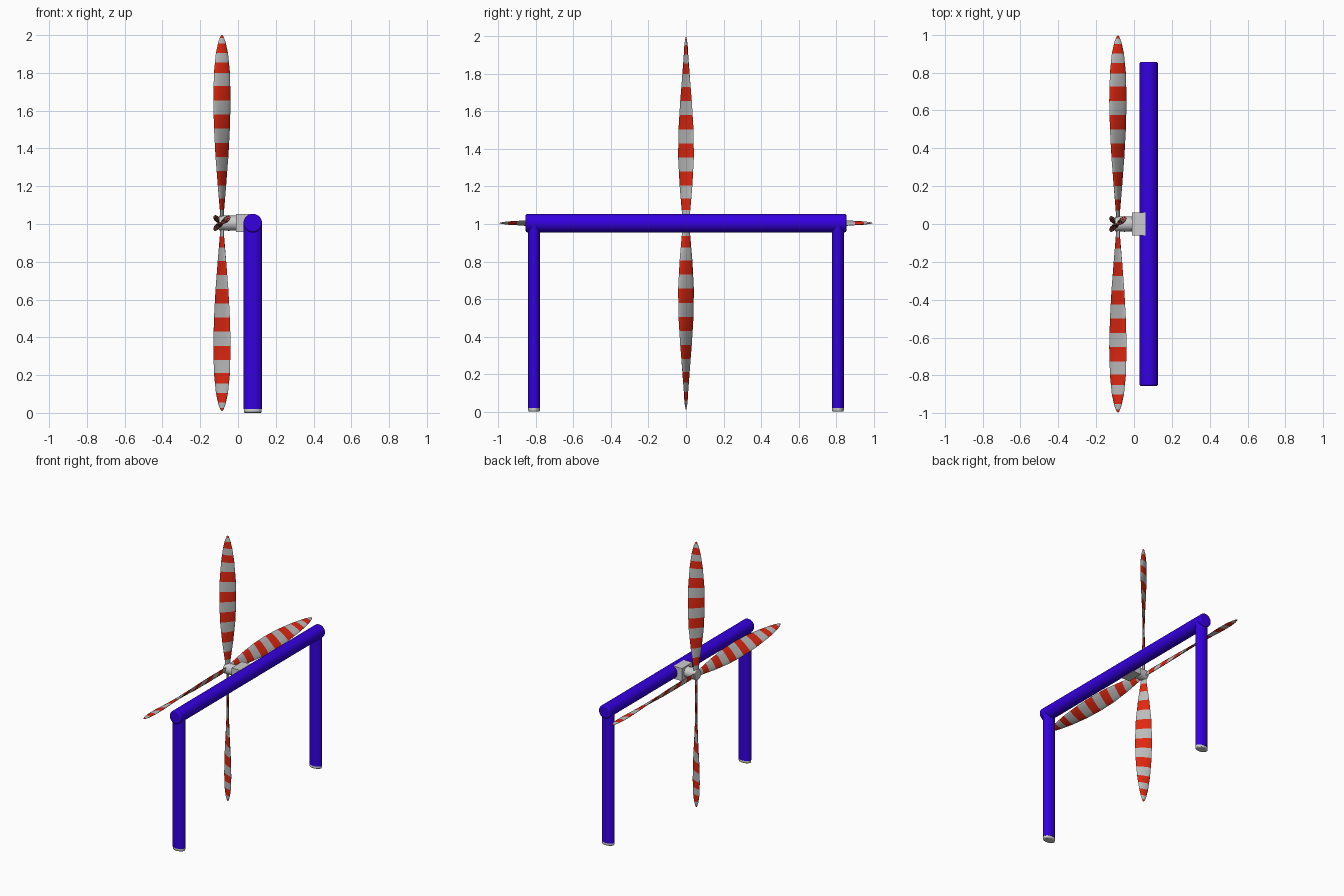
import bpy, bmesh
from math import cos, sin, pi, radians, atan2
from mathutils import Matrix, Vector

if "Cube" in bpy.data.objects:
    bpy.data.objects.remove(bpy.data.objects["Cube"])

AXIS = Vector((-0.085, 0, 1.005))      # rotor centre
BEAM_X, BEAM_Z = 0.078, 1.005


def material(name, color):
    m = bpy.data.materials.new(name)
    m.diffuse_color = color
    m.use_nodes = True
    m.node_tree.nodes["Principled BSDF"].inputs["Base Color"].default_value = m.diffuse_color
    return m


blue = material("blue_paint", (0.035, 0.0, 0.75, 1))
red = material("red_stripe", (0.75, 0.02, 0.005, 1))
grey = material("light_grey", (0.5, 0.5, 0.5, 1))


def finish(obj, name, mats=(), bevel=0.0):
    obj.name = name
    for m in mats:
        obj.data.materials.append(m)
    if bevel:
        b = obj.modifiers.new("bevel", 'BEVEL')
        b.width, b.segments = bevel, 2
        b.limit_method, b.angle_limit = 'ANGLE', radians(50)
    bpy.ops.object.select_all(action='DESELECT')
    obj.select_set(True)
    bpy.context.view_layer.objects.active = obj
    bpy.ops.object.shade_smooth_by_angle(angle=radians(35))
    return obj


def tube(name, center, length, radius, rot=(0, 0, 0), squash=1.0, mats=(), bevel=0.0):
    bpy.ops.mesh.primitive_cylinder_add(vertices=32, radius=radius, depth=length,
                                        location=center, rotation=rot)
    obj = bpy.context.object
    obj.data.transform(Matrix.Diagonal((1, squash, 1, 1)))
    return finish(obj, name, mats, bevel)


# frame: cross beam, two oval legs with grey feet
tube("cross_beam", (BEAM_X, 0, BEAM_Z), 1.71, 0.049, (pi / 2, 0, 0), mats=[blue], bevel=0.008)
for side, y in (("front", -0.81), ("back", 0.81)):
    tube(side + "_leg", (BEAM_X, y, 0.51), 0.98, 0.048, squash=0.68, mats=[blue])
    tube(side + "_foot", (BEAM_X, y, 0.0125), 0.025, 0.047, squash=0.68, bevel=0.006)

# mounting block and rotor shaft
bpy.ops.mesh.primitive_cube_add(size=1, location=(0.025, 0, BEAM_Z))
block = bpy.context.object
block.data.transform(Matrix.Diagonal((0.07, 0.124, 0.094, 1)))
finish(block, "mounting_block")
tube("rotor_shaft", (-0.05, 0, AXIS.z), 0.1, 0.039, (0, pi / 2, 0), bevel=0.004)

# twisted blade: radius, half width along the shaft, half width across it
STATIONS = [(0.0, 0.006, 0.016), (0.07, 0.009, 0.023), (0.2, 0.022, 0.034),
            (0.35, 0.034, 0.042), (0.5, 0.042, 0.040), (0.65, 0.046, 0.031),
            (0.8, 0.042, 0.018), (0.9, 0.032, 0.009), (0.96, 0.019, 0.004),
            (0.99, 0.007, 0.001), (0.995, 0.001, 0.0005)]
BANDS = [0.07, 0.13, 0.2, 0.275, 0.35, 0.425, 0.5, 0.575, 0.65, 0.725,
         0.795, 0.85, 0.9, 0.95, 0.98]
SIDES = 12


def sample(r):
    for a, b in zip(STATIONS, STATIONS[1:]):
        if r <= b[0]:
            t = (r - a[0]) / (b[0] - a[0])
            return [p + (q - p) * t for p, q in zip(a[1:], b[1:])]
    return STATIONS[-1][1:]


def blade(name, turn):
    bm = bmesh.new()
    radii = sorted(set(BANDS + [s[0] for s in STATIONS]))
    rings = []
    for r in radii:
        wx, wy = sample(r)
        chord, angle = (wx * wx + wy * wy) ** 0.5, atan2(wy, wx)
        thick = min(0.008, chord * 0.35)
        ring = []
        for i in range(SIDES):
            a = 2 * pi * i / SIDES
            p = Vector((chord * cos(a), thick * sin(a), r))
            ring.append(bm.verts.new(Matrix.Rotation(angle, 3, 'Z') @ p))
        rings.append(ring)
    for k in range(len(rings) - 1):
        mid = (radii[k] + radii[k + 1]) / 2
        striped = sum(mid > b for b in BANDS) % 2
        for i in range(SIDES):
            j = (i + 1) % SIDES
            f = bm.faces.new((rings[k][i], rings[k][j], rings[k + 1][j], rings[k + 1][i]))
            f.material_index = striped
    bm.faces.new(rings[0][::-1])
    bm.faces.new(rings[-1]).material_index = 1
    bm.transform(Matrix.Translation(AXIS) @ Matrix.Rotation(turn, 4, 'X'))
    mesh = bpy.data.meshes.new(name)
    bm.to_mesh(mesh)
    bm.free()
    obj = bpy.data.objects.new(name, mesh)
    bpy.context.collection.objects.link(obj)
    finish(obj, name, [grey, red])


# four blades around the shaft
for i, where in enumerate(("upper", "front", "lower", "back")):
    blade(where + "_blade", i * pi / 2)
